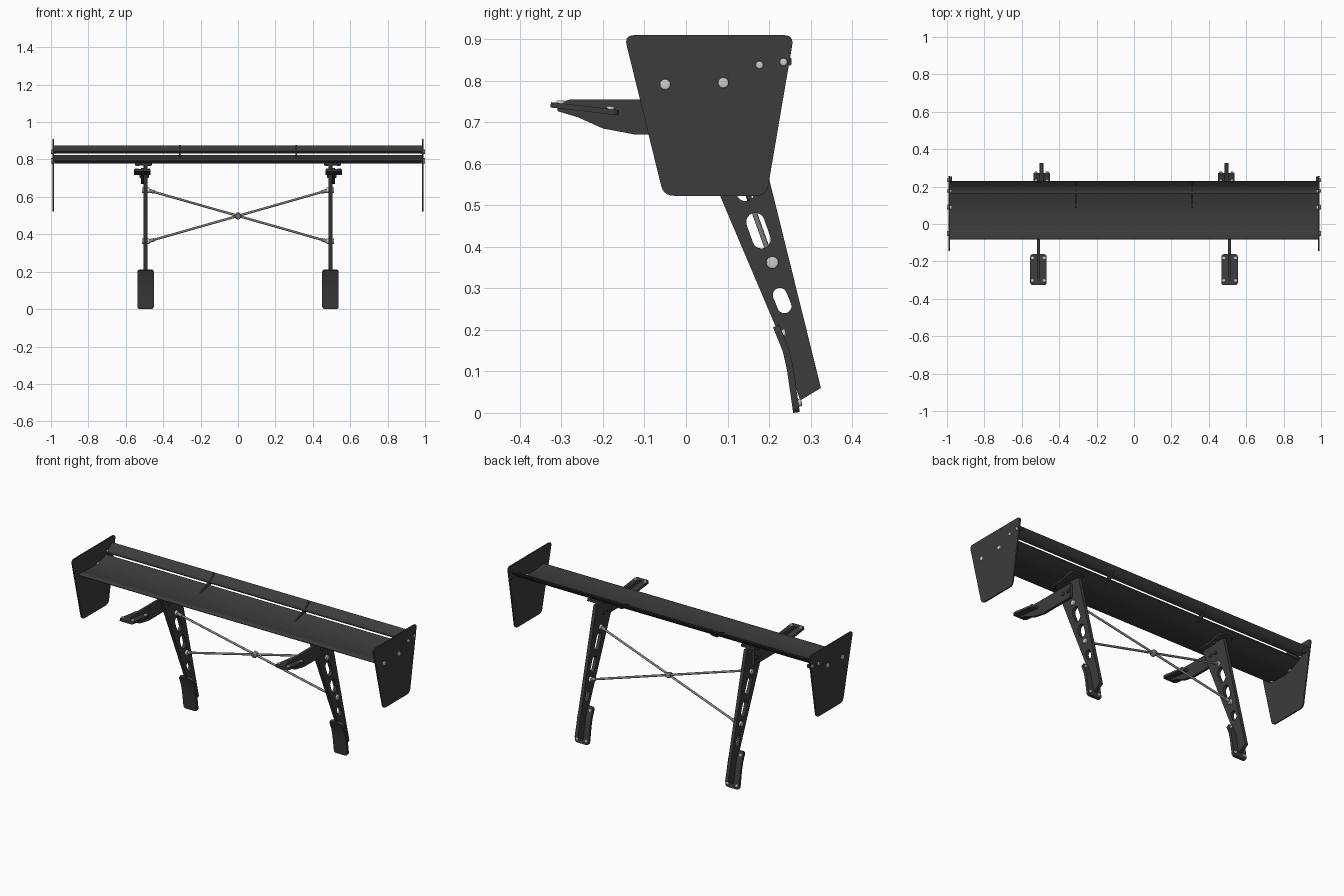
import bpy, bmesh, math
from mathutils import Vector, Matrix

if "Cube" in bpy.data.objects:
    bpy.data.objects.remove(bpy.data.objects["Cube"])


def material(name, v):
    m = bpy.data.materials.new(name)
    m.diffuse_color = (v, v, v, 1)
    m.use_nodes = True
    m.node_tree.nodes["Principled BSDF"].inputs["Base Color"].default_value = m.diffuse_color
    return m


DARK, ROD, STEEL = material("dark", 0.045), material("rod", 0.22), material("steel", 0.6)


def add(name, mesh, mat):
    ob = bpy.data.objects.new(name, mesh)
    bpy.context.collection.objects.link(ob)
    mesh.materials.clear()
    mesh.materials.append(mat)
    return ob


def rounded(pts, r, n=5):
    """Polygon with filleted corners."""
    out = []
    for i, p in enumerate(pts):
        p, a, b = Vector(p), Vector(pts[i - 1]), Vector(pts[(i + 1) % len(pts)])
        s, e = p + (a - p).normalized() * r, p + (b - p).normalized() * r
        for k in range(n + 1):
            t = k / n
            out.append(s * (1 - t) ** 2 + p * 2 * t * (1 - t) + e * t * t)
    return out


def slot(a, b, r, n=10):
    """Capsule outline between two centres."""
    a, b = Vector(a), Vector(b)
    ang = math.atan2(b.y - a.y, b.x - a.x)
    out = []
    for c, off in ((b, -math.pi / 2), (a, math.pi / 2)):
        for k in range(n + 1):
            t = ang + off + math.pi * k / n
            out.append(c + Vector((math.cos(t), math.sin(t))) * r)
    return out


def spline(pts, n=6):
    """Catmull-Rom through open points."""
    p = [Vector(q) for q in pts]
    p = [p[0]] + p + [p[-1]]
    out = []
    for i in range(1, len(p) - 2):
        a, b, c, d = p[i - 1:i + 3]
        for k in range(n):
            t = k / n
            out.append(0.5 * (2 * b + (c - a) * t + (2 * a - 5 * b + 4 * c - d) * t * t
                              + (3 * b - a - 3 * c + d) * t ** 3))
    return out + [p[-1]]


def side_plate(name, outlines, x, thick, mat=DARK):
    """Outline (y, z) plus holes, extruded along x."""
    cu = bpy.data.curves.new(name, 'CURVE')
    cu.dimensions, cu.fill_mode, cu.extrude = '2D', 'BOTH', thick / 2
    for line in outlines:
        sp = cu.splines.new('POLY')
        sp.points.add(len(line) - 1)
        for pt, q in zip(sp.points, line):
            pt.co = (q[0], q[1], 0, 1)
        sp.use_cyclic_u = True
    tmp = bpy.data.objects.new(name + "_tmp", cu)
    bpy.context.collection.objects.link(tmp)
    bpy.context.view_layer.update()
    me = bpy.data.meshes.new_from_object(tmp.evaluated_get(bpy.context.evaluated_depsgraph_get()))
    bpy.data.objects.remove(tmp)
    me.transform(Matrix(((0, 0, 1, x), (1, 0, 0, 0), (0, 1, 0, 0), (0, 0, 0, 1))))
    bm = bmesh.new()
    bm.from_mesh(me)
    bmesh.ops.remove_doubles(bm, verts=bm.verts, dist=1e-5)
    bmesh.ops.recalc_face_normals(bm, faces=bm.faces)
    bm.to_mesh(me)
    bm.free()
    return add(name, me, mat)


def bent_plate(name, path, thick, width, x, corner=0.014):
    """Path (y, z) thickened and swept along x, with rounded end corners."""
    p = [Vector(q) for q in path]
    n = len(p)
    side = []
    for i in range(n):
        d = (p[min(i + 1, n - 1)] - p[max(i - 1, 0)]).normalized()
        side.append(Vector((-d.y, d.x)) * thick / 2)
    ring = [p[i] + side[i] for i in range(n)] + [p[i] - side[i] for i in reversed(range(n))]
    bm = bmesh.new()
    rows = [[bm.verts.new((x + s * width / 2, q.x, q.y)) for q in ring] for s in (-1, 1)]
    m = 2 * n
    for i in range(m):
        j = (i + 1) % m
        bm.faces.new((rows[0][i], rows[0][j], rows[1][j], rows[1][i]))
    for r in rows:
        for i in range(n - 1):
            bm.faces.new((r[i], r[i + 1], r[m - 2 - i], r[m - 1 - i]))
    ends = [bm.edges.get((r[i], r[m - 1 - i])) for r in rows for i in (0, n - 1)]
    bmesh.ops.bevel(bm, geom=ends, offset=corner, segments=4, profile=0.5, affect='EDGES')
    bmesh.ops.recalc_face_normals(bm, faces=bm.faces)
    me = bpy.data.meshes.new(name)
    bm.to_mesh(me)
    bm.free()
    return add(name, me, DARK)


def cylinder(name, a, b, r, mat, seg=20, bevel=0.0):
    a, b = Vector(a), Vector(b)
    bm = bmesh.new()
    bmesh.ops.create_cone(bm, cap_ends=True, segments=seg, radius1=r, radius2=r, depth=(b - a).length)
    if bevel:
        rim = [e for e in bm.edges if abs(e.verts[0].co.z - e.verts[1].co.z) < 1e-6]
        bmesh.ops.bevel(bm, geom=rim, offset=bevel, segments=3, profile=0.5, affect='EDGES')
    rot = (b - a).to_track_quat('Z', 'Y').to_matrix().to_4x4()
    bm.transform(Matrix.Translation((a + b) / 2) @ rot)
    me = bpy.data.meshes.new(name)
    bm.to_mesh(me)
    bm.free()
    return add(name, me, mat)


# Main plane and flap aerofoils
main = spline([(0.17, 0.825), (0.085, 0.804), (0.0, 0.801), (-0.065, 0.808), (-0.083, 0.802),
               (-0.075, 0.79), (-0.03, 0.781), (0.03, 0.779), (0.09, 0.787), (0.17, 0.821)])
side_plate("main_wing", [main], 0, 1.972)
flap = spline([(0.226, 0.876), (0.2, 0.854), (0.178, 0.845), (0.164, 0.844), (0.166, 0.837),
               (0.182, 0.833), (0.208, 0.847), (0.231, 0.873)])
side_plate("flap", [flap], 0, 1.972)

endplate = rounded([(-0.149, 0.91), (0.26, 0.91), (0.194, 0.523), (-0.054, 0.523)], 0.025)
slots = [slot((0.122, 0.585), (0.143, 0.532), 0.022), slot((0.167, 0.46), (0.182, 0.418), 0.022),
         slot((0.226, 0.284), (0.237, 0.257), 0.017)]
upright = [(-0.025, 0.775), (0.148, 0.775), (0.325, 0.06), (0.275, 0.03), (0.215, 0.21)]
arm = [(-0.31, 0.727), (-0.31, 0.744), (-0.28, 0.755), (0.1, 0.755), (0.1, 0.67),
       (-0.12, 0.67), (-0.2, 0.685), (-0.26, 0.712)]
bridge = spline([(0.088, 0.803), (0.1, 0.814), (0.15, 0.832), (0.2, 0.862), (0.216, 0.877),
                 (0.222, 0.86), (0.2, 0.832), (0.16, 0.806)], 3)
HIGH, LOW = (0.11, 0.635), (0.208, 0.362)

for s, tag in ((-1, "left"), (1, "right")):
    # Endplate with its bolts and rear adjuster tab
    side_plate(tag + "_endplate", [endplate], s * 0.989, 0.008)
    for y, z, r in ((-0.05, 0.791, 0.013), (0.09, 0.795, 0.013), (0.177, 0.838, 0.0095), (0.235, 0.845, 0.0095)):
        cylinder(tag + "_endplate_bolt", (s * 0.975, y, z), (s * 1.0, y, z), r, STEEL, bevel=0.004)
    tab = rounded([(0.2, 0.852), (0.254, 0.857), (0.254, 0.836), (0.205, 0.838)], 0.006)
    side_plate(tag + "_adjuster_tab", [tab], s * 0.98, 0.014)

    # Slot bridge between wing and flap
    side_plate(tag + "_slot_bridge", [bridge], s * 0.312, 0.009)

    # Slotted upright and top mounting flange
    ux = s * 0.494
    side_plate(tag + "_upright", [upright] + slots, ux, 0.02)
    bent_plate(tag + "_wing_flange", [(-0.03, 0.776), (0.06, 0.775), (0.15, 0.795)], 0.012, 0.09, s * 0.505)
    for y in (-0.01, 0.08):
        for dx in (-0.03, 0.03):
            cylinder(tag + "_flange_bolt", (s * 0.505 + dx, y, 0.764), (s * 0.505 + dx, y, 0.785), 0.007, DARK)

    # Curved rear foot
    bent_plate(tag + "_rear_foot", [(0.217, 0.209), (0.241, 0.15), (0.251, 0.105), (0.259, 0.05), (0.266, 0.001)],
               0.016, 0.088, ux)
    for dx in (-0.03, 0.03):
        for y, z in ((0.263, 0.022), (0.225, 0.19)):
            d = Vector((0, 0.012, 0.003))
            c = Vector((ux + dx, y, z))
            cylinder(tag + "_rear_foot_bolt", c, c + d * 1.3, 0.009, STEEL, bevel=0.003)

    # Front arm and its foot plate
    ax = s * 0.511
    side_plate(tag + "_front_arm", [arm], ax, 0.015)
    bent_plate(tag + "_front_foot", [(-0.326, 0.742), (-0.245, 0.733), (-0.162, 0.723)], 0.013, 0.088, ax)
    for dx in (-0.031, 0.031):
        for y, z in ((-0.302, 0.74), (-0.182, 0.726)):
            cylinder(tag + "_front_foot_bolt", (ax + dx, y, z), (ax + dx, y, z + 0.013), 0.01, STEEL, bevel=0.003)
    for y in (0.045, 0.085):
        cylinder(tag + "_arm_bolt", (s * 0.477, y, 0.712), (s * 0.526, y, 0.712), 0.01, DARK, bevel=0.003)

    # Cross brace rod with sockets and bolts
    a, b = Vector((s * 0.48, *HIGH)), Vector((-s * 0.48, *LOW))
    cylinder(tag + "_brace_rod", a, b, 0.0062, ROD)
    u = (b - a).normalized()
    for p, d in ((a, u), (b, -u)):
        cylinder(tag + "_rod_socket", p - d * 0.006, p + d * 0.035, 0.0095, ROD, bevel=0.003)
    for y, z in (HIGH, LOW):
        cylinder(tag + "_brace_bolt", (s * 0.472, y, z), (s * 0.514, y, z), 0.015, STEEL, bevel=0.004)

# Brace crossing hub
mid = [(HIGH[i] + LOW[i]) / 2 for i in (0, 1)]
cylinder("brace_hub", (0, mid[0] - 0.014, mid[1] - 0.005), (0, mid[0] + 0.014, mid[1] + 0.005), 0.016, ROD, bevel=0.004)

# Smooth curved surfaces, keep hard edges
bpy.ops.object.select_all(action='SELECT')
bpy.context.view_layer.objects.active = bpy.data.objects["main_wing"]
bpy.ops.object.shade_smooth_by_angle(angle=math.radians(30))
